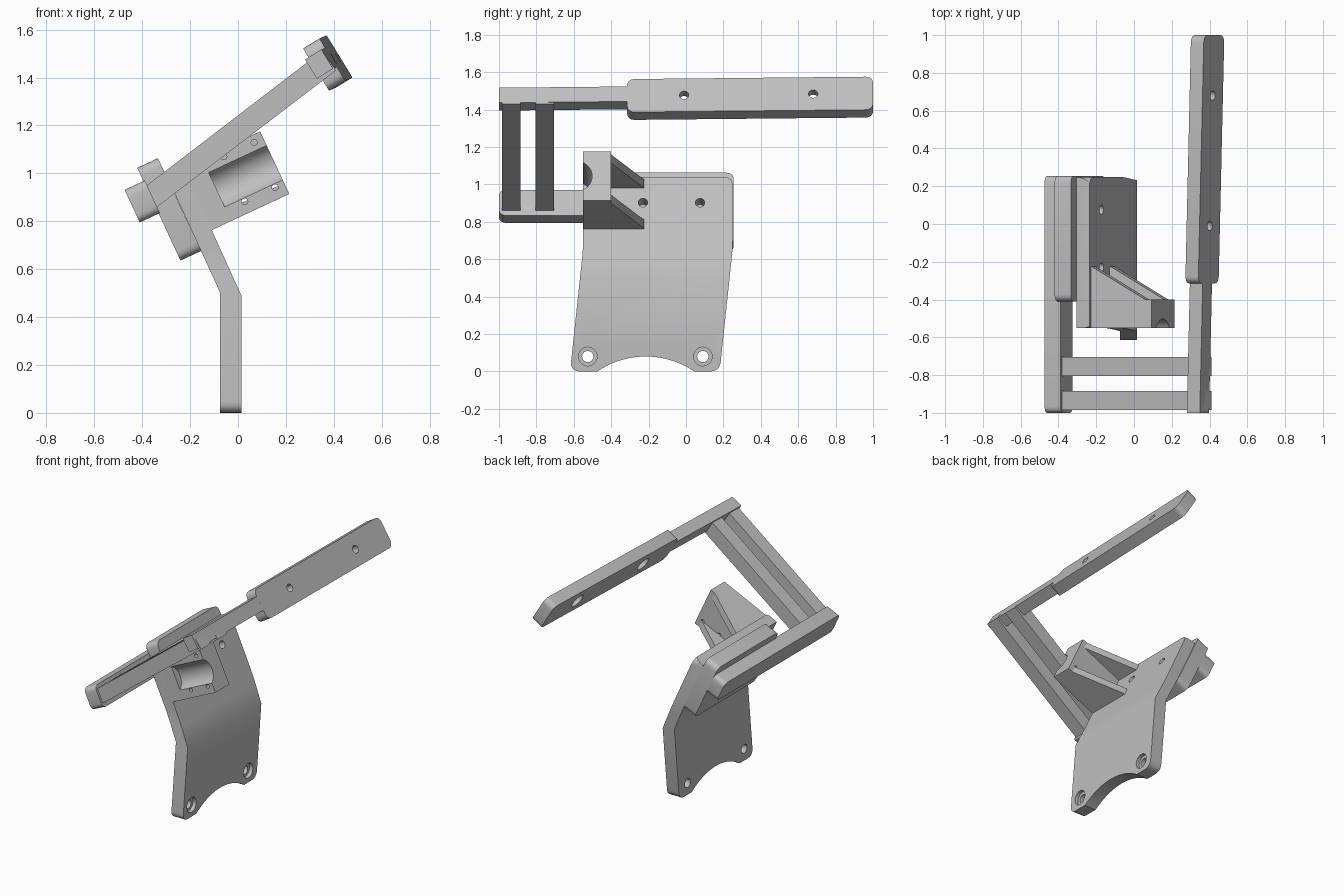
import bpy
import bmesh
import math
from mathutils import Vector

cube = bpy.data.objects.get("Cube")
if cube:
    bpy.data.objects.remove(cube)

grey = bpy.data.materials.new("plain_grey")
grey.use_nodes = True
grey.diffuse_color = (0.52, 0.52, 0.52, 1)
grey.node_tree.nodes["Principled BSDF"].inputs["Base Color"].default_value = grey.diffuse_color

X, Y, Z = Vector((1, 0, 0)), Vector((0, 1, 0)), Vector((0, 0, 1))


def tilted(degrees):
    """Up and outward directions of a face leaning back by an angle."""
    a = math.radians(degrees)
    return Vector((-math.sin(a), 0, math.cos(a))), Vector((math.cos(a), 0, math.sin(a)))


def fillet(points, steps=6):
    """Polygon of (p, q, radius) with its corners rounded."""
    out = []
    for i, (p, q, r) in enumerate(points):
        c = Vector((p, q))
        if not r:
            out.append(c)
            continue
        before = Vector(points[i - 1][:2])
        after = Vector(points[(i + 1) % len(points)][:2])
        start = c + (before - c).normalized() * r
        end = c + (after - c).normalized() * r
        for k in range(steps + 1):
            t = k / steps
            out.append(start * (1 - t) ** 2 + c * 2 * t * (1 - t) * 0.9
                       + (start + end) * 0.1 * t * (1 - t) + end * t * t)
    return out


def rect(p0, p1, q0, q1, r=0):
    return fillet([(p0, q0, r), (p1, q0, r), (p1, q1, r), (p0, q1, r)])


def circle(p, q, r, n=32):
    return [(p + r * math.cos(math.tau * i / n), q + r * math.sin(math.tau * i / n))
            for i in range(n)]


def prism(name, outline, axes, origin, lo, hi):
    """Extrude an outline lying in the first two axes along the third."""
    a, b, c = axes
    bm = bmesh.new()
    rings = [[bm.verts.new(origin + a * p + b * q + c * t) for p, q in outline]
             for t in (lo, hi)]
    bm.faces.new(rings[0])
    bm.faces.new(rings[1])
    n = len(outline)
    for i in range(n):
        j = (i + 1) % n
        bm.faces.new((rings[0][i], rings[0][j], rings[1][j], rings[1][i]))
    bmesh.ops.recalc_face_normals(bm, faces=bm.faces)
    mesh = bpy.data.meshes.new(name)
    bm.to_mesh(mesh)
    bm.free()
    mesh.materials.append(grey)
    obj = bpy.data.objects.new(name, mesh)
    bpy.context.collection.objects.link(obj)
    return obj


def cut(target, outline, axes, origin, lo, hi, operation='DIFFERENCE'):
    """Boolean a prism with the target and discard the cutter."""
    cutter = prism("cutter", outline, axes, origin, lo, hi)
    mod = target.modifiers.new("cut", 'BOOLEAN')
    mod.operation, mod.solver, mod.object = operation, 'EXACT', cutter
    bpy.context.view_layer.objects.active = target
    bpy.ops.object.modifier_apply(modifier=mod.name)
    bpy.data.objects.remove(cutter)


ORIGIN = Vector((0, 0, 0))
up, out = tilted(25)
lean = (Y, up, out)
bracket_base = Vector((-0.114, 0, 0.761))
parts = []

# Bent mounting plate: side profile crossed with its front outline
profile = [(-0.075, 0), (0.015, 0), (0.015, 0.488), (-0.235, 1.04), (-0.305, 1.005), (-0.075, 0.503)]
plate = prism("mounting_plate", profile, (X, Z, Y), ORIGIN, -0.7, 0.4)
outline = fillet([(-0.62, 0, 0.05), (0.18, 0, 0.05), (0.25, 0.66, 0.05),
                  (0.25, 1.042, 0.05), (-0.55, 1.042, 0.02), (-0.55, 0.66, 0.05)])
cut(plate, outline, (Y, Z, X), ORIGIN, -0.6, 0.3, 'INTERSECT')
cut(plate, circle(-0.215, -0.38, 0.46, 96), (Y, Z, X), ORIGIN, -0.3, 0.3)
for y in (-0.525, 0.09):
    cut(plate, circle(y, 0.08, 0.03), (Y, Z, X), ORIGIN, -0.2, 0.2)
    cut(plate, circle(y, 0.08, 0.05), (Y, Z, X), ORIGIN, -0.01, 0.2)
for y in (-0.23, 0.075):
    cut(plate, circle(y, 0.153, 0.025), lean, bracket_base, -0.12, 0.1)
parts.append(plate)

# Backing slab and lower rail stacked behind the plate
parts.append(prism("backing_slab", rect(-0.41, 0.255, 0, 0.427, 0.04),
                   lean, Vector((-0.24, 0, 0.636)), 0, 0.095))
parts.append(prism("lower_rail", rect(-1, 0.255, 0, 0.15, 0.035),
                   lean, Vector((-0.41, 0, 0.795)), 0, 0.093))

# Grooved bracket block with four screw holes
block = prism("bracket_block", rect(-0.55, -0.4, 0, 0.288), lean, bracket_base, -0.01, 0.362)
cut(block, circle(-0.592, 0.144, 0.09, 48), lean, bracket_base, 0.095, 0.5)
for n in (0.18, 0.32):
    for u in (0.05, 0.257):
        cut(block, circle(n, u, 0.013, 16), (out, up, Y), bracket_base, -0.7, -0.3)
parts.append(block)

# Triangular ribs bracing the block against the plate
for name, u in (("lower_rib", 0), ("upper_rib", 0.238)):
    parts.append(prism(name, [(-0.405, -0.01), (-0.405, 0.335), (-0.225, 0.012), (-0.225, -0.01)],
                       (Y, out, up), bracket_base, u, u + 0.05))

# Diagonal struts joining the two rails
strut = [(-0.4, 0.935), (-0.36, 0.843), (0.41, 1.43), (0.35, 1.51)]
for name, y in (("front_strut", -0.985), ("rear_strut", -0.805)):
    parts.append(prism(name, strut, (X, Z, Y), ORIGIN, y, y + 0.1))

# Upper rail and long pad, swung slightly outward
up2, out2 = tilted(31.5)
swung = (Vector((0.023, 1, 0.01)), up2, out2)
parts.append(prism("upper_rail", rect(-1, -0.25, 0, 0.094), swung,
                   Vector((0.352, 0, 1.405)), 0, 0.08))
pad_base = Vector((0.387, 0, 1.348))
pad = prism("long_pad", rect(-0.315, 1, 0, 0.207, 0.04), swung, pad_base, 0, 0.08)
for y in (-0.01, 0.68):
    cut(pad, circle(y, 0.103, 0.025), swung, pad_base, -0.1, 0.2)
    cut(pad, circle(y, 0.103, 0.05), swung, pad_base, -0.1, 0.03)
parts.append(pad)

# Smooth the rounded corners and bores, keep hard edges
bpy.ops.object.select_all(action='DESELECT')
for part in parts:
    part.select_set(True)
bpy.context.view_layer.objects.active = parts[0]
bpy.ops.object.shade_smooth_by_angle(angle=math.radians(30))
